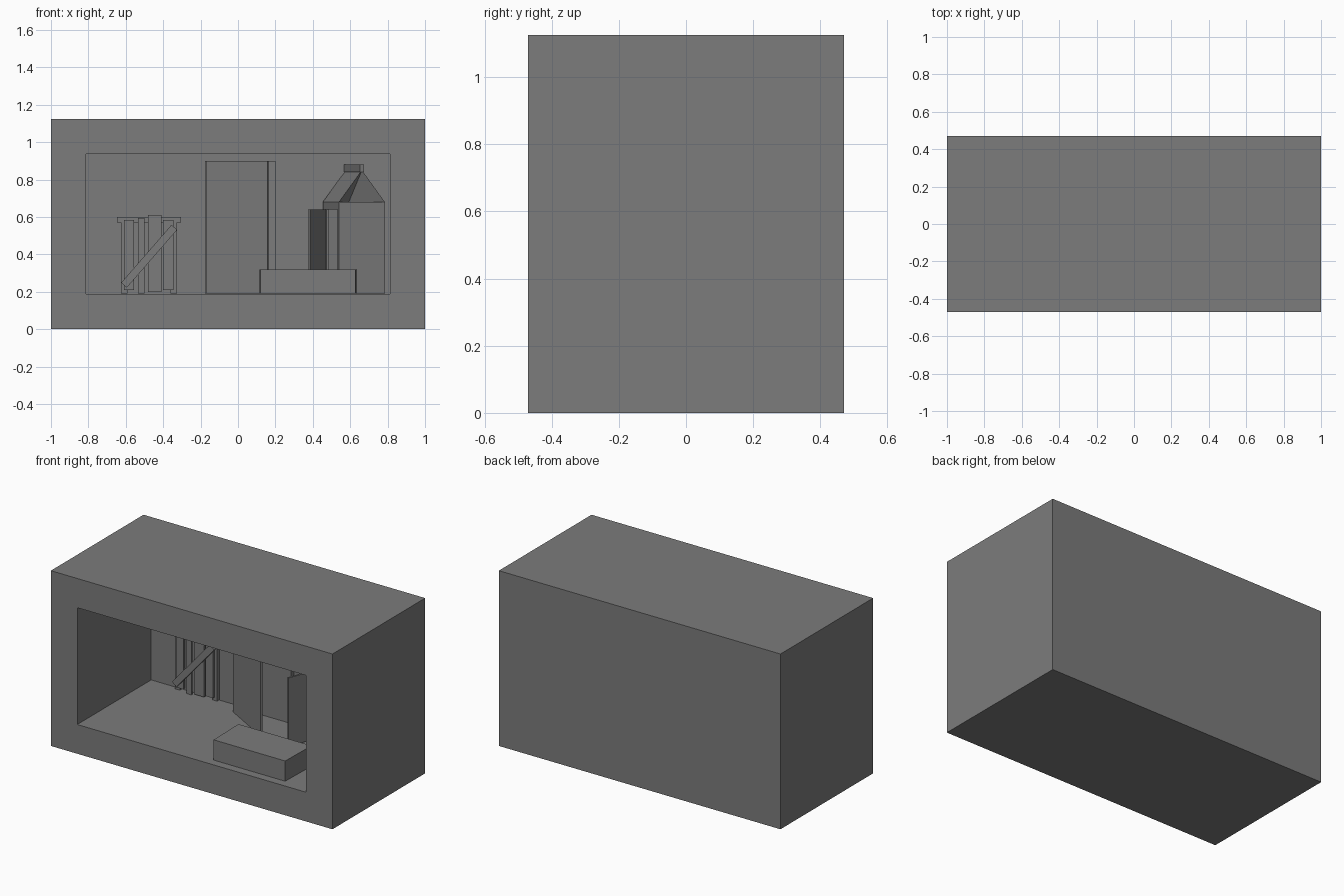
import bpy, bmesh, math
from mathutils import Matrix, Vector

old = bpy.data.objects.get("Cube")
if old:
    bpy.data.objects.remove(old, do_unlink=True)

grey = bpy.data.materials.new("plain grey")
grey.use_nodes = True
COLOUR = (0.2, 0.2, 0.2, 1)
grey.diffuse_color = COLOUR
grey.node_tree.nodes["Principled BSDF"].inputs["Base Color"].default_value = COLOUR


def finish(name, bm, matrix=Matrix()):
    bmesh.ops.recalc_face_normals(bm, faces=bm.faces)
    mesh = bpy.data.meshes.new(name)
    bm.to_mesh(mesh)
    bm.free()
    mesh.materials.append(grey)
    obj = bpy.data.objects.new(name, mesh)
    obj.matrix_world = matrix
    bpy.context.collection.objects.link(obj)
    return obj


def box(name, x, y, z, matrix=Matrix()):
    bm = bmesh.new()
    bmesh.ops.create_cube(bm, size=1)
    for v in bm.verts:
        v.co = [a + (b - a) * (c + 0.5) for (a, b), c in zip((x, y, z), v.co)]
    return finish(name, bm, matrix)


def cut(obj, cutter):
    cutter.hide_render = True
    cutter.hide_viewport = True
    mod = obj.modifiers.new(cutter.name, "BOOLEAN")
    mod.operation = "DIFFERENCE"
    mod.solver = "EXACT"
    mod.object = cutter


FLOOR, WALL, BACK = 0.19, 0.1875, 0.28

# Thick room shell: inset the front face and push it inwards
bm = bmesh.new()
bmesh.ops.create_cube(bm, size=1)
for v in bm.verts:
    v.co = (v.co.x * 2, v.co.y * 0.94, (v.co.z + 0.5) * 1.125)
front = min(bm.faces, key=lambda f: f.calc_center_median().y)
bmesh.ops.inset_region(bm, faces=[front], thickness=WALL, use_even_offset=True)
moved = bmesh.ops.extrude_face_region(bm, geom=[front])["geom"]
bmesh.ops.translate(bm, vec=(0, 0.75, 0),
                    verts=[g for g in moved if isinstance(g, bmesh.types.BMVert)])
if front.is_valid:
    bmesh.ops.delete(bm, geom=[front], context="FACES_ONLY")
finish("room_shell", bm)

# Boarded window on the back wall
box("board_lintel", (-0.647, -0.305), (0.25, BACK), (0.57, 0.60))
for side, x in (("right", -0.625), ("left", -0.36)):
    box("board_post_" + side, (x, x + 0.033), (0.255, BACK), (FLOOR, 0.59))
planks = [(-0.61, -0.556, 0.21, 0.585), (-0.535, -0.5, FLOOR, 0.595),
          (-0.482, -0.41, 0.2, 0.61), (-0.4, -0.345, 0.21, 0.585)]
for i, (x0, x1, z0, z1) in enumerate(planks):
    box(f"board_plank_{i + 1}", (x0, x1), (0.24, 0.255), (z0, z1))
tilt = Matrix.Translation((-0.475, 0.232, 0.39)) @ Matrix.Rotation(-math.radians(49), 4, "Y")
box("board_brace", (-0.205, 0.205), (-0.009, 0.009), (-0.02, 0.02), tilt)

# Doorway panel and the door swung open from it
box("doorway_panel", (-0.176, 0.2), (0.25, BACK), (FLOOR, 0.9))
swing = Matrix.Translation((-0.17, 0.19, 0)) @ Matrix.Rotation(-math.radians(29.5), 4, "Z")
box("back_door", (0, 0.376), (0, 0.012), (FLOOR, 0.9), swing)

# Low block near the front, slightly narrower at the front
block = box("low_block", (0.115, 0.635), (-0.42, -0.16), (FLOOR, 0.32))
for v in block.data.vertices:
    if v.co.y < -0.3:
        v.co.x += 0.006 if v.co.x < 0.3 else -0.006

# Turned booth: hollow body with a doorway in its side
W, D, EAVE, RIDGE = 0.253, 0.35, 0.68, 0.85
turn = Matrix.Translation((0.54, -0.08, 0)) @ Matrix.Rotation(math.radians(14.3), 4, "Z")
body = box("booth_body", (0, W), (0, D), (FLOOR, EAVE), turn)
cut(body, box("booth_hollow", (0.015, W - 0.015), (0.015, D - 0.015), (0.2, 0.67), turn))
cut(body, box("booth_doorway", (-0.05, 0.05), (0.03, 0.275), (0.2, 0.64), turn))

# Booth door, standing open
hinge = Matrix.Translation((0.47, 0.195, 0)) @ Matrix.Rotation(math.radians(-110.4), 4, "Z")
box("booth_door", (0, 0.245), (-0.012, 0), (0.2, 0.64), hinge)

# Ridged booth roof with a folded-in front
bm = bmesh.new()
a, b, p, top, ba, bb, btop = [bm.verts.new(c) for c in (
    (0, 0, EAVE), (W, 0, EAVE), (0.08, 0.1, EAVE), (W / 2, 0, RIDGE),
    (0, D, EAVE), (W, D, EAVE), (W / 2, D, RIDGE))]
for f in ((a, p, top), (p, b, top), (a, top, btop, ba), (b, bb, btop, top),
          (ba, btop, bb), (a, ba, bb, b, p)):
    bm.faces.new(f)
finish("booth_roof", bm, turn)
box("booth_ridge_cap", (W / 2 - 0.012, W / 2 + 0.012), (0, D), (RIDGE - 0.01, 0.88), turn)
